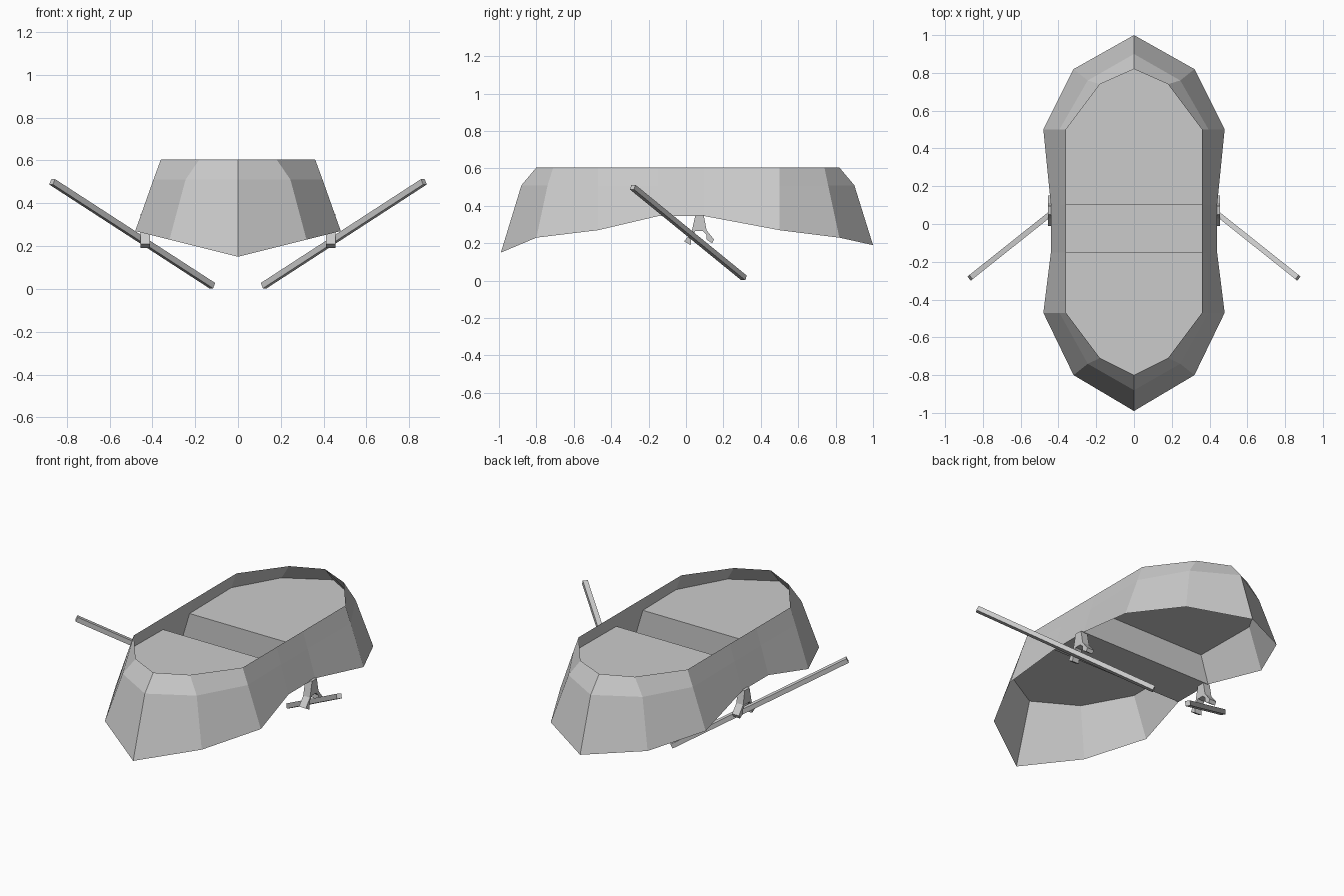
import bpy
import bmesh
from mathutils import Vector

cube = bpy.data.objects.get("Cube")
if cube:
    bpy.data.objects.remove(cube, do_unlink=True)

grey = bpy.data.materials.new("plain grey")
grey.use_nodes = True
grey.diffuse_color = (0.6, 0.6, 0.6, 1)
shader = next(n for n in grey.node_tree.nodes if n.type == "BSDF_PRINCIPLED")
shader.inputs["Base Color"].default_value = grey.diffuse_color


def make_object(name, bm, mirrored=False):
    """Turn a bmesh into a flat shaded object, optionally mirrored over x."""
    mesh = bpy.data.meshes.new(name)
    bm.to_mesh(mesh)
    bm.free()
    mesh.materials.append(grey)
    obj = bpy.data.objects.new(name, mesh)
    bpy.context.collection.objects.link(obj)
    if mirrored:
        mod = obj.modifiers.new("mirror", "MIRROR")
        mod.use_axis = (True, False, False)
        mod.merge_threshold = 0.001
    return obj


def flip(point):
    return (-point[0], point[1], point[2])


def add_face(bm, points):
    return bm.faces.new([bm.verts.new(p) for p in points])


# Half outlines of the hull, running from the front tip to the back tip
lower = [(0, -0.99, 0.15), (0.32, -0.8, 0.23), (0.48, -0.47, 0.27), (0.44, -0.15, 0.345),
         (0.44, 0.1, 0.345), (0.48, 0.5, 0.27), (0.32, 0.82, 0.23), (0, 1, 0.19)]
middle = [(x, y, 0.51) for x, y in
          [(0, -0.88), (0.245, -0.74), (0.395, -0.47), (0.39, -0.15),
           (0.39, 0.1), (0.395, 0.5), (0.245, 0.76), (0, 0.9)]]
upper = [(x, y, 0.605) for x, y in
         [(0, -0.8), (0.18, -0.71), (0.36, -0.47), (0.36, -0.15),
          (0.36, 0.1), (0.36, 0.5), (0.18, 0.74), (0, 0.82)]]

# Hull: an open band of flat panels
bm = bmesh.new()
rings = [[bm.verts.new(p) for p in ring] for ring in (lower, middle, upper)]
for low, high in zip(rings, rings[1:]):
    for i in range(len(low) - 1):
        bm.faces.new((low[i], low[i + 1], high[i + 1], high[i]))
make_object("hull", bm, mirrored=True)


# Raised decks at both ends
def deck(name, half):
    bm = bmesh.new()
    add_face(bm, half + [flip(p) for p in reversed(half) if p[0] > 0])
    bmesh.ops.recalc_face_normals(bm, faces=bm.faces)
    for face in bm.faces:
        face.normal_update()
        if face.normal.z < 0:
            face.normal_flip()
    make_object(name, bm)


deck("front_deck", middle[:4])
deck("back_deck", middle[4:])

# Sunken well between the decks: two walls and a floor
bm = bmesh.new()
path = [middle[3], lower[3], lower[4], middle[4]]
for a, b in zip(path, path[1:]):
    add_face(bm, (a, b, flip(b), flip(a)))
bmesh.ops.remove_doubles(bm, verts=bm.verts, dist=0.001)
make_object("centre_well", bm)

# Oars: square rods slanting out from the hull
bm = bmesh.new()
start, end = Vector((0.12, 0.31, 0.015)), Vector((0.868, -0.285, 0.5))
axis = end - start
bmesh.ops.create_cube(bm, size=1)
turn = axis.to_track_quat("Z", "Y")
for v in bm.verts:
    local = Vector((v.co.x * 0.028, v.co.y * 0.028, v.co.z * axis.length))
    v.co = turn @ local + (start + end) / 2
make_object("oars", bm, mirrored=True)

# Oar holders: forked brackets under the hull edge
profile = [(0.05, 0.35), (0.095, 0.35), (0.11, 0.27), (0.15, 0.22), (0.14, 0.2),
           (0.11, 0.22), (0.11, 0.245), (0.09, 0.265), (0.05, 0.265),
           (0.03, 0.24), (0.025, 0.19), (-0.01, 0.21), (0.03, 0.26)]
bm = bmesh.new()
side = add_face(bm, [(0.41, y, z) for y, z in profile])
extruded = bmesh.ops.extrude_face_region(bm, geom=[side])
for item in extruded["geom"]:
    if isinstance(item, bmesh.types.BMVert):
        item.co.x += 0.045
bmesh.ops.recalc_face_normals(bm, faces=bm.faces)
make_object("oar_holders", bm, mirrored=True)
